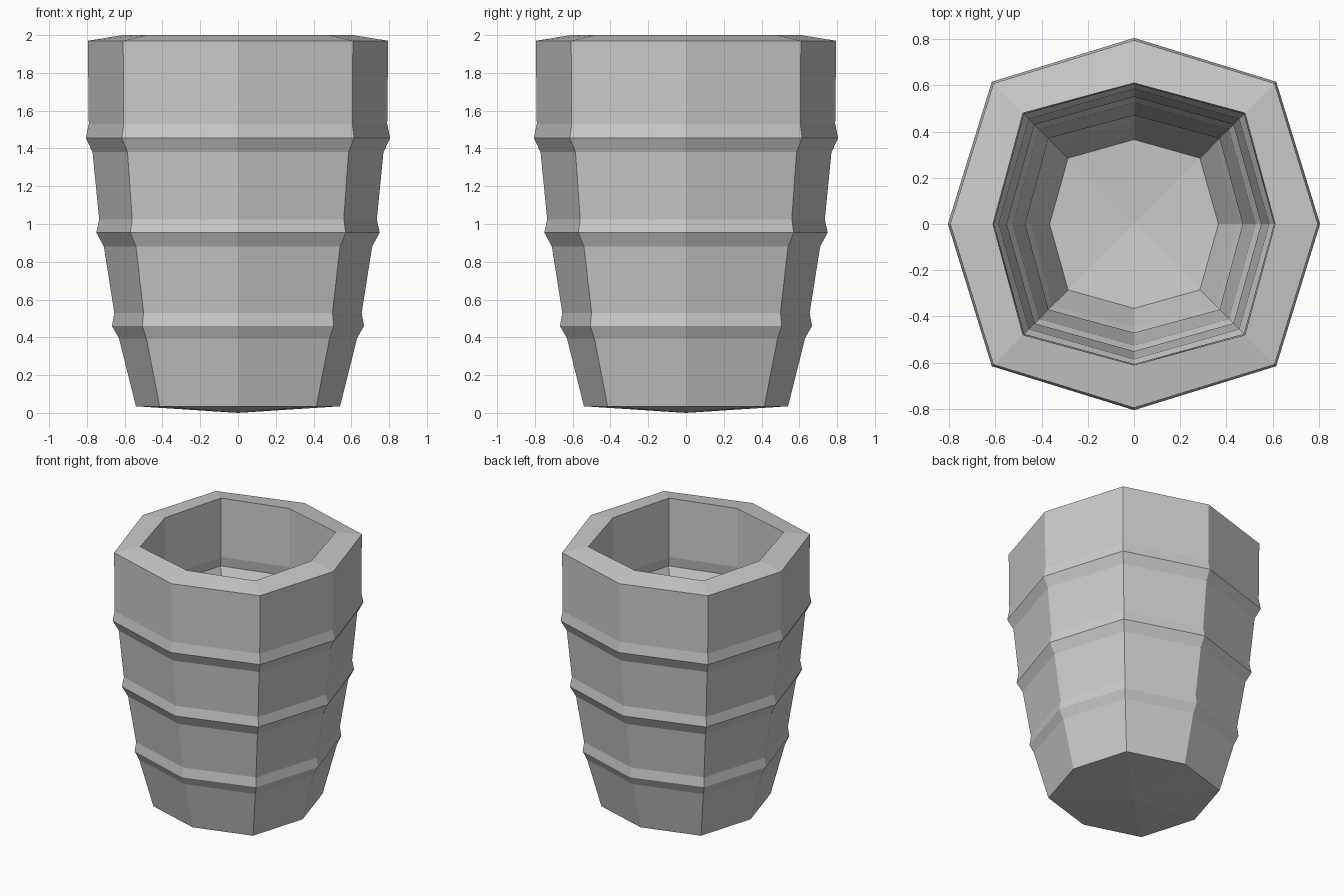
import bpy, bmesh
from mathutils import Vector

if "Cube" in bpy.data.objects:
    bpy.data.objects.remove(bpy.data.objects["Cube"])

# Outer wall from base to rim: (z, radius on the axes, x and y of the diagonal corners)
OUTER = [
    (0.035, 0.54, 0.415), (0.395, 0.63, 0.485), (0.46, 0.667, 0.507),
    (0.53, 0.655, 0.50), (0.88, 0.71, 0.54), (0.955, 0.75, 0.57),
    (1.025, 0.735, 0.56), (1.38, 0.77, 0.585), (1.455, 0.805, 0.615),
    (1.53, 0.79, 0.605), (1.97, 0.795, 0.608),
]
# Inner wall follows the outer one, from rim down to the floor
INNER = [(2.0, 0.61, 0.48)]
INNER += [(z + 0.03, a - 0.185, d - 0.13) for z, a, d in reversed(OUTER[1:-1])]
INNER += [(0.22, 0.365, 0.285)]

bm = bmesh.new()


def ring(z, axis, diag):
    """Eight corners, alternating axis and diagonal points."""
    pts = [(axis, 0), (diag, diag), (0, axis), (-diag, diag),
           (-axis, 0), (-diag, -diag), (0, -axis), (diag, -diag)]
    return [bm.verts.new((x, y, z)) for x, y in pts]


# Ribbed walls and rim
rings = [ring(*r) for r in OUTER + INNER]
for low, high in zip(rings, rings[1:]):
    for i in range(8):
        j = (i + 1) % 8
        bm.faces.new((low[i], low[j], high[j], high[i]))

# Slightly pointed underside and inside floor
for edge, z in ((rings[0], 0.0), (rings[-1], 0.19)):
    centre = bm.verts.new(Vector((0, 0, z)))
    for i in range(8):
        bm.faces.new((edge[i], edge[(i + 1) % 8], centre))

bmesh.ops.recalc_face_normals(bm, faces=bm.faces[:])
mesh = bpy.data.meshes.new("ribbed_cup")
bm.to_mesh(mesh)
bm.free()
cup = bpy.data.objects.new("ribbed_cup", mesh)
bpy.context.collection.objects.link(cup)
